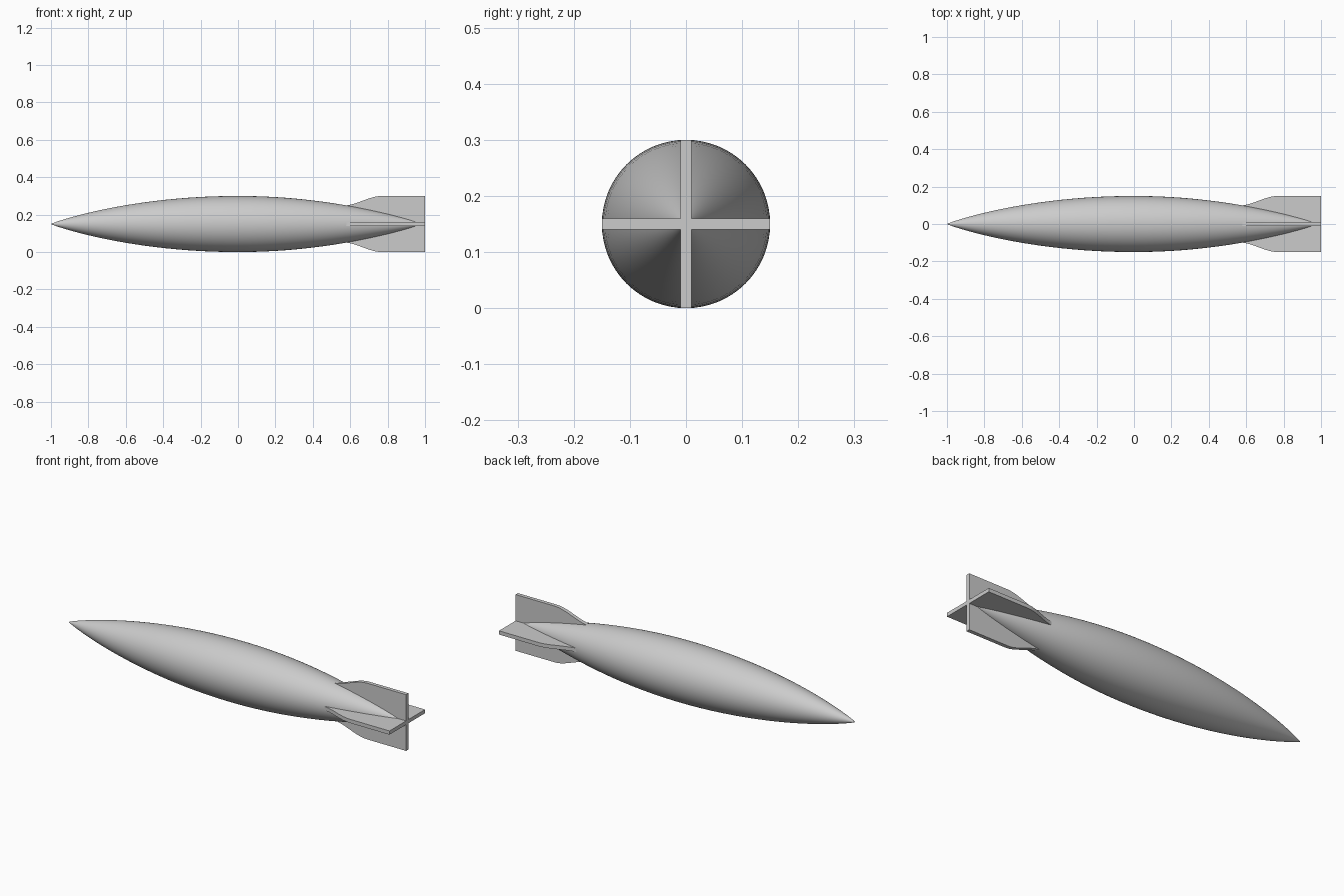
import bpy, bmesh
from math import radians, pi, cos, sin
from mathutils import Matrix, Vector

cube = bpy.data.objects.get("Cube")
if cube:
    bpy.data.objects.remove(cube, do_unlink=True)

AXIS_Z = 0.15
RADIUS = 0.15
SEGMENTS = 64
STATIONS = 48

grey = bpy.data.materials.new("light grey")
grey.use_nodes = True
colour = (0.6, 0.6, 0.6, 1)
grey.diffuse_color = colour
grey.node_tree.nodes["Principled BSDF"].inputs["Base Color"].default_value = colour


def finish(bm, name, angle):
    bmesh.ops.recalc_face_normals(bm, faces=bm.faces)
    mesh = bpy.data.meshes.new(name)
    bm.to_mesh(mesh)
    bm.free()
    mesh.materials.append(grey)
    obj = bpy.data.objects.new(name, mesh)
    obj.location.z = AXIS_Z
    bpy.context.collection.objects.link(obj)
    bpy.ops.object.select_all(action="DESELECT")
    obj.select_set(True)
    bpy.context.view_layer.objects.active = obj
    bpy.ops.object.shade_smooth_by_angle(angle=radians(angle))
    return obj


def body_radius(x):
    # Slightly blunter nose, parabolic tail
    return RADIUS * max(0, 1 - x * x) ** (0.9 if x < 0 else 1)


# Hull: a spindle profile spun about the long axis
bm = bmesh.new()
xs = [-cos(pi * i / STATIONS) for i in range(STATIONS + 1)]
profile = [bm.verts.new((x, 0, body_radius(x))) for x in xs]
edges = [bm.edges.new(pair) for pair in zip(profile, profile[1:])]
bmesh.ops.spin(bm, geom=profile + edges, cent=(0, 0, 0), axis=(1, 0, 0),
               angle=2 * pi, steps=SEGMENTS, use_duplicate=False)
bmesh.ops.remove_doubles(bm, verts=bm.verts, dist=0.00001)
finish(bm, "hull", 50)

# Fins: one S-curved outline, thickened, then turned into a cross
FIN_HALF = 0.01
START, SHOULDER = 0.56, 0.77
outline = [(1, 0), (START, 0)]
for i in range(13):
    t = i / 12
    rise = t * t * (3 - 2 * t)
    outline.append((START + (SHOULDER - START) * t, 0.098 + 0.052 * rise))
outline.append((1, RADIUS))

for k, name in enumerate(("top_fin", "right_fin", "bottom_fin", "left_fin")):
    bm = bmesh.new()
    face = bm.faces.new([bm.verts.new((x, -FIN_HALF, z)) for x, z in outline])
    side = bmesh.ops.extrude_face_region(bm, geom=[face])["geom"]
    moved = [g for g in side if isinstance(g, bmesh.types.BMVert)]
    bmesh.ops.translate(bm, verts=moved, vec=Vector((0, 2 * FIN_HALF, 0)))
    bmesh.ops.rotate(bm, verts=bm.verts, cent=(0, 0, 0),
                     matrix=Matrix.Rotation(k * pi / 2, 3, "X"))
    finish(bm, name, 30)
